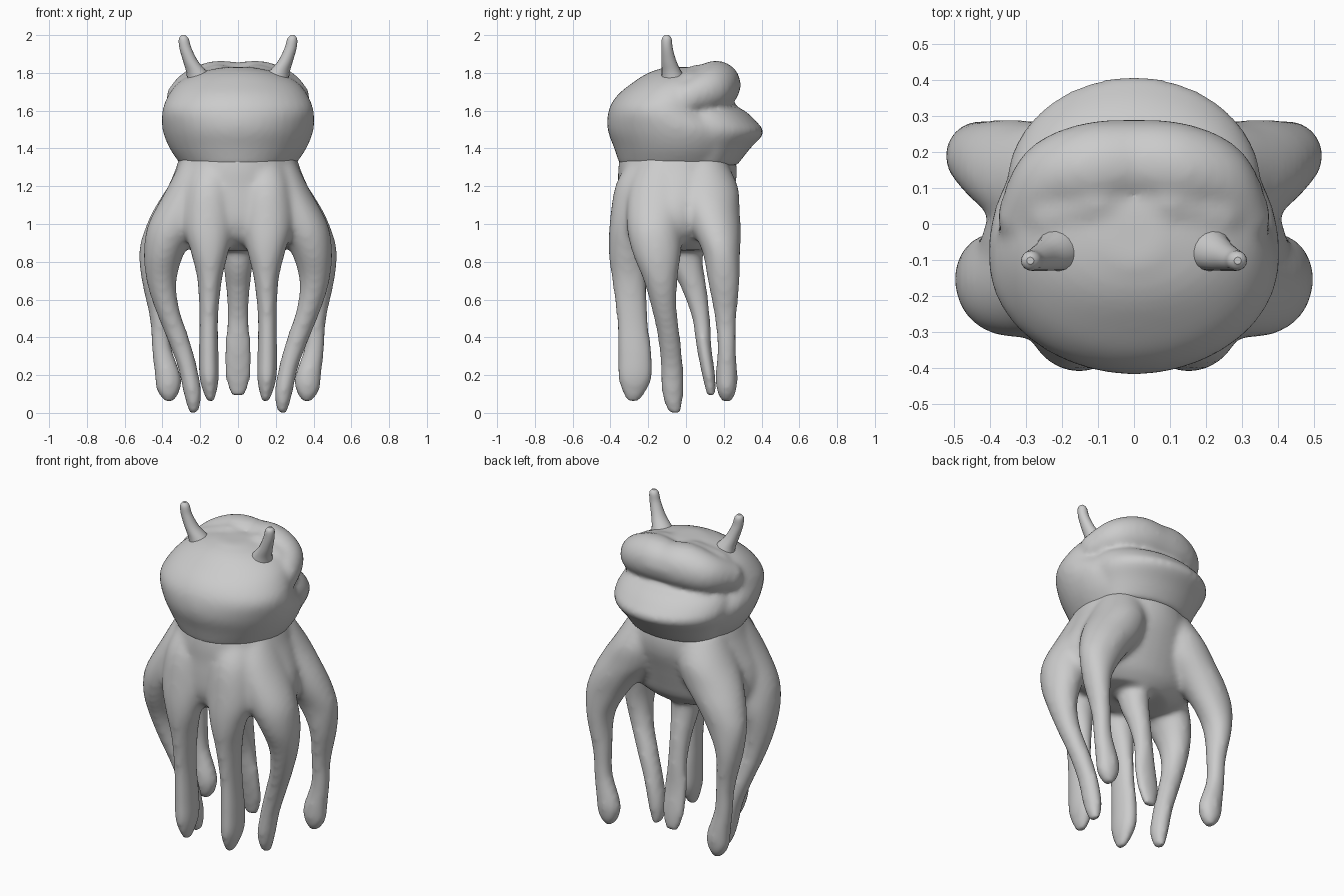
import bpy, bmesh, math
from mathutils import Vector, Matrix


def spline(keys, steps=5):
    """Catmull-Rom interpolation of key tuples."""
    k = [Vector(p) for p in keys]
    k = [k[0]] + k + [k[-1]]
    out = []
    for i in range(1, len(k) - 2):
        a, b, c, d = k[i - 1:i + 3]
        for j in range(steps):
            t = j / steps
            out.append(0.5 * (2 * b + (c - a) * t + (2 * a - 5 * b + 4 * c - d) * t * t
                              + (3 * b - a - 3 * c + d) * t ** 3))
    return out + [k[-1]]


def loft(bm, keys, side=1, n=24):
    """Closed loft through horizontal ellipses (z, cx, cy, rx, ry)."""
    rings = []
    for z, cx, cy, rx, ry in spline(keys):
        rings.append([bm.verts.new((side * cx + rx * math.cos(2 * math.pi * i / n),
                                    cy + ry * math.sin(2 * math.pi * i / n), z))
                      for i in range(n)])
    for a, b in zip(rings, rings[1:]):
        for i in range(n):
            j = (i + 1) % n
            bm.faces.new((a[i], b[i], b[j], a[j]))
    bm.faces.new(rings[0])
    bm.faces.new(rings[-1][::-1])


def roll(bm, keys):
    """Soft roll of spheres along (x, y, z, r) points, mirrored in x."""
    for x, y, z, r in spline(keys, 5):
        for s in (1, -1):
            bmesh.ops.create_icosphere(bm, subdivisions=3, radius=r,
                                       matrix=Matrix.Translation((s * x, y, z)))


def finish(bm, name, voxel, smooth):
    bmesh.ops.recalc_face_normals(bm, faces=bm.faces)
    me = bpy.data.meshes.new(name)
    bm.to_mesh(me)
    bm.free()
    ob = bpy.data.objects.new(name, me)
    bpy.context.collection.objects.link(ob)
    bpy.context.view_layer.objects.active = ob
    ob.select_set(True)
    if voxel:
        m = ob.modifiers.new("fuse", 'REMESH')
        m.mode = 'VOXEL'
        m.voxel_size = voxel
        m.use_smooth_shade = True
        s = ob.modifiers.new("soften", 'SMOOTH')
        s.factor = 0.5
        s.iterations = smooth
        for mod in ("fuse", "soften"):
            bpy.ops.object.modifier_apply(modifier=mod)
    bpy.ops.object.shade_smooth_by_angle(angle=math.radians(40))
    ob.select_set(False)
    return ob


# Body with seven hanging tentacles, webbed together at the top
bm = bmesh.new()
loft(bm, [(1.37, 0, -.045, .305, .305), (1.28, 0, -.045, .335, .315), (1.2, 0, -.05, .37, .31),
          (1.1, 0, -.07, .415, .295), (1.0, 0, -.085, .43, .275), (.92, 0, -.08, .39, .24),
          (.86, 0, -.06, .25, .17)], n=40)
front = [(1.34, .13, -.2, .1, .1), (1.2, .15, -.24, .13, .135), (1.0, .155, -.285, .135, .12),
         (.85, .15, -.31, .1, .1), (.7, .15, -.3, .065, .092), (.5, .155, -.285, .05, .083),
         (.3, .155, -.27, .053, .092), (.17, .152, -.27, .05, .088), (.06, .145, -.28, .02, .035)]
middle = [(1.34, .2, -.12, .1, .12), (1.2, .25, -.14, .12, .16), (1.0, .335, -.165, .14, .15),
          (.85, .39, -.155, .108, .13), (.7, .405, -.135, .08, .09), (.55, .375, -.115, .065, .067),
          (.4, .32, -.09, .06, .06), (.25, .27, -.075, .052, .06), (.1, .24, -.07, .048, .057),
          (0, .235, -.06, .025, .035)]
rear = [(1.34, .16, .08, .13, .13), (1.2, .21, .1, .16, .175), (1.08, .27, .13, .175, .155),
        (.97, .345, .16, .15, .13), (.85, .405, .187, .12, .1), (.7, .435, .2, .075, .085),
        (.5, .415, .21, .053, .058), (.35, .405, .215, .053, .05), (.2, .372, .215, .07, .058),
        (.12, .368, .215, .063, .053), (.06, .365, .215, .025, .03)]
for keys in (front, middle, rear):
    for s in (1, -1):
        loft(bm, keys, s)
loft(bm, [(1.0, 0, -.02, .1, .1), (.8, 0, 0, .08, .09), (.65, 0, .045, .063, .067),
          (.5, 0, .08, .058, .048), (.35, 0, .095, .07, .04), (.2, 0, .12, .07, .035),
          (.09, 0, .135, .04, .025)])
finish(bm, "body_and_tentacles", .016, 12)

# Head: dome, bowl-shaped jaw and overhanging upper folds at the back
bm = bmesh.new()
loft(bm, [(1.31, 0, -.04, .3, .31), (1.4, 0, -.035, .362, .345), (1.5, 0, -.05, .4, .365),
          (1.6, 0, -.11, .4, .3), (1.68, 0, -.08, .37, .285), (1.75, 0, -.04, .315, .24),
          (1.8, 0, -.02, .22, .18), (1.83, 0, -.03, .08, .08)], n=40)
loft(bm, [(1.31, 0, .08, .28, .19), (1.4, 0, .1, .315, .24), (1.48, 0, .11, .35, .3),
          (1.54, 0, .1, .35, .275), (1.6, 0, .08, .32, .23), (1.64, 0, .06, .26, .17)], n=40)
roll(bm, [(.29, .02, 1.67, .09), (.22, .12, 1.71, .115), (.11, .155, 1.735, .13), (0, .17, 1.735, .12)])
roll(bm, [(.22, .03, 1.71, .1), (.1, .07, 1.73, .115)])
finish(bm, "head", .016, 8)

# Horns
for s, label in ((1, "right"), (-1, "left")):
    bm = bmesh.new()
    loft(bm, [(1.74, .19, -.06, .08, .075), (1.80, .215, -.075, .058, .055),
              (1.86, .25, -.09, .04, .04), (1.93, .278, -.1, .032, .03),
              (1.98, .287, -.102, .026, .026), (2.0, .288, -.102, .01, .01)], s, 16)
    finish(bm, label + "_horn", 0, 0)
